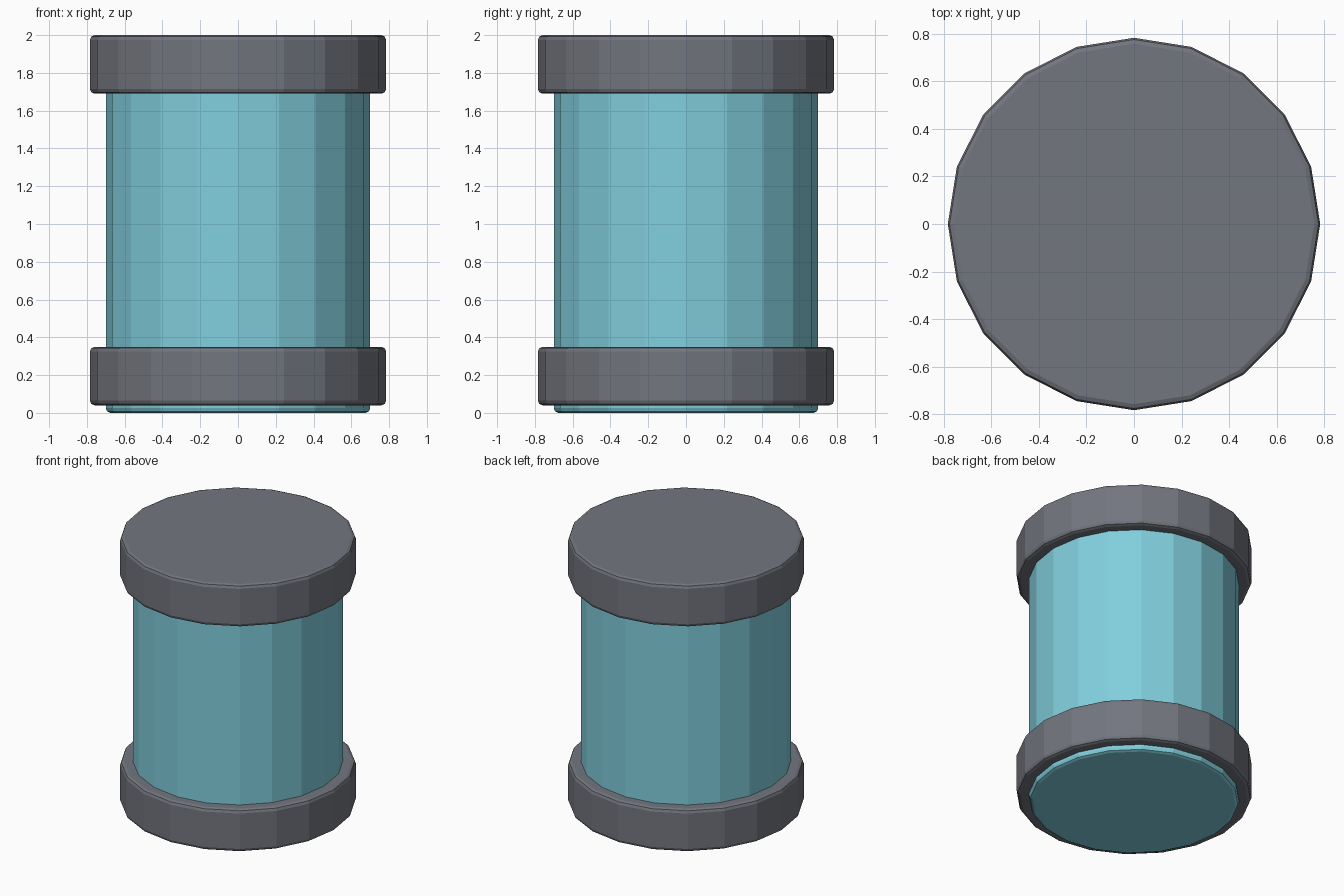
import bpy

if "Cube" in bpy.data.objects:
    bpy.data.objects.remove(bpy.data.objects["Cube"])

SIDES = 20


def material(name, rgb):
    mat = bpy.data.materials.new(name)
    mat.diffuse_color = (*rgb, 1)
    mat.use_nodes = True
    mat.node_tree.nodes["Principled BSDF"].inputs["Base Color"].default_value = mat.diffuse_color
    return mat


def drum(name, radius, z0, z1, mat, bevel=0.025):
    """Flat-faced cylinder from z0 to z1 with softened rims."""
    bpy.ops.mesh.primitive_cylinder_add(
        vertices=SIDES, radius=radius, depth=z1 - z0, location=(0, 0, (z0 + z1) / 2))
    obj = bpy.context.object
    obj.name = name
    obj.data.materials.append(mat)
    mod = obj.modifiers.new("rim_bevel", 'BEVEL')
    mod.width = bevel
    mod.segments = 2
    mod.limit_method = 'ANGLE'
    mod.angle_limit = 0.6  # only rims, not the vertical side edges
    return obj


glass = material("cyan", (0.22, 0.62, 0.72))
grey = material("dark_grey", (0.17, 0.18, 0.21))

# Canister body, poking slightly out below the lower band
drum("canister_body", 0.70, 0.0, 1.95, glass)

# Matching bands at both ends
for name, z0 in (("lower_band", 0.04), ("top_cap", 1.69)):
    drum(name, 0.784, z0, z0 + 0.31, grey)
